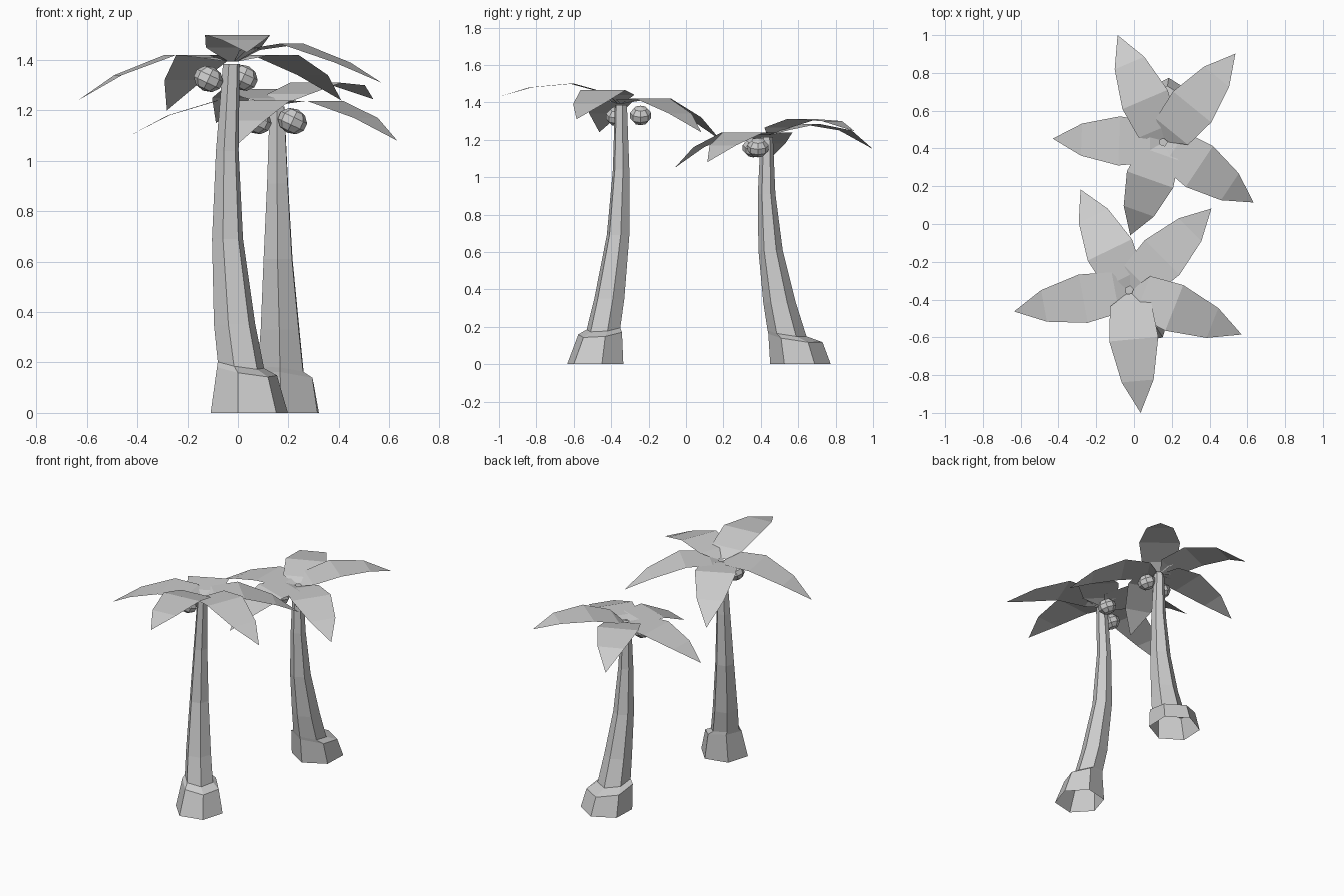
import bpy, bmesh
from math import cos, sin, radians
from mathutils import Vector, Matrix

if "Cube" in bpy.data.objects:
    bpy.data.objects.remove(bpy.data.objects["Cube"], do_unlink=True)

grey = bpy.data.materials.new("plain_grey")
grey.use_nodes = True
grey.diffuse_color = (0.6, 0.6, 0.6, 1)
grey.node_tree.nodes["Principled BSDF"].inputs["Base Color"].default_value = (0.6, 0.6, 0.6, 1)


def finish(name, bm):
    mesh = bpy.data.meshes.new(name)
    bm.to_mesh(mesh)
    bm.free()
    mesh.materials.append(grey)
    obj = bpy.data.objects.new(name, mesh)
    bpy.context.collection.objects.link(obj)
    return obj


# Bent six-sided trunk with a flared foot, open at the bottom
def make_trunk(name, rings, phase, lean):
    bm = bmesh.new()
    previous = None
    for level, (x, y, z, r) in enumerate(rings):
        tilt = lean if level in (1, 2) else (0, 0)
        ring = []
        for side in range(6):
            a = radians(phase + 60 * side)
            dx, dy = r * cos(a), r * sin(a)
            ring.append(bm.verts.new((x + dx, y + dy, z + tilt[0] * dx + tilt[1] * dy)))
        if previous:
            for i in range(6):
                j = (i + 1) % 6
                bm.faces.new((previous[i], previous[j], ring[j], ring[i]))
        previous = ring
    bm.faces.new(previous)
    return finish(name, bm)


# Flat pointed leaf: rows along its length, as (fraction of length, half width)
LEAF_ROWS = [(0.03, 0.02), (0.12, 0.11), (0.40, 0.13), (0.74, 0.085)]


def make_leaf(name, crown, tip, heights):
    start = Vector(crown[:2])
    reach = Vector(tip) - start
    across = Vector((-reach.y, reach.x)).normalized()
    bm = bmesh.new()
    previous = None
    for (t, w), z in zip(LEAF_ROWS, [crown[2]] + heights):
        mid = start + reach * t
        row = [bm.verts.new((*(mid + across * s * w), z)) for s in (1, -1)]
        if previous:
            bm.faces.new((previous[0], previous[1], row[1], row[0]))
        previous = row
    point = bm.verts.new((*tip, heights[-1]))
    bm.faces.new((previous[0], previous[1], point))
    return finish(name, bm)


# Faceted, slightly squashed nut
def make_coconut(name, place):
    bm = bmesh.new()
    bmesh.ops.create_uvsphere(bm, u_segments=8, v_segments=5, radius=0.06)
    turn = Matrix.Rotation(radians(25), 4, 'Y') @ Matrix.Diagonal((1, 1, 0.85, 1))
    bmesh.ops.transform(bm, matrix=Matrix.Translation(place) @ turn, verts=bm.verts)
    return finish(name, bm)


palms = {
    "front_palm": dict(
        phase=13, lean=(-0.16, 0.1), crown=(-0.025, -0.35, 1.395),
        rings=[(0.045, -0.485, 0, 0.157), (0.036, -0.459, 0.165, 0.122),
               (0.012, -0.441, 0.19, 0.094), (-0.013, -0.41, 0.35, 0.084),
               (-0.041, -0.363, 0.69, 0.063), (-0.042, -0.347, 1.04, 0.046),
               (-0.026, -0.348, 1.385, 0.034)],
        leaves=[((0.035, -1.0), [1.45, 1.5, 1.48, 1.43]),
                ((0.57, -0.585), [1.44, 1.465, 1.39, 1.31]),
                ((0.41, 0.082), [1.415, 1.42, 1.34, 1.24]),
                ((-0.283, 0.183), [1.41, 1.42, 1.32, 1.2]),
                ((-0.635, -0.463), [1.42, 1.42, 1.34, 1.24])],
        nuts=[(-0.117, -0.37, 1.325), (0.02, -0.243, 1.33)]),
    "back_palm": dict(
        phase=28, lean=(-0.1, -0.15), crown=(0.155, 0.432, 1.225),
        rings=[(0.178, 0.612, 0, 0.162), (0.172, 0.585, 0.14, 0.145),
               (0.17, 0.54, 0.165, 0.104), (0.167, 0.5, 0.33, 0.087),
               (0.159, 0.452, 0.61, 0.065), (0.157, 0.431, 0.91, 0.047),
               (0.155, 0.432, 1.215, 0.033)],
        leaves=[((0.632, 0.114), [1.238, 1.238, 1.17, 1.08]),
                ((0.537, 0.902), [1.265, 1.31, 1.3, 1.245]),
                ((-0.087, 1.0), [1.25, 1.285, 1.25, 1.15]),
                ((-0.43, 0.452), [1.24, 1.24, 1.18, 1.1]),
                ((-0.02, -0.06), [1.24, 1.24, 1.16, 1.05])],
        nuts=[(0.216, 0.385, 1.158), (0.075, 0.36, 1.158)]),
}

for name, p in palms.items():
    make_trunk(name + "_trunk", p["rings"], p["phase"], p["lean"])
    for i, (tip, heights) in enumerate(p["leaves"], 1):
        make_leaf(f"{name}_leaf_{i}", p["crown"], tip, heights)
    for i, place in enumerate(p["nuts"], 1):
        make_coconut(f"{name}_coconut_{i}", place)
